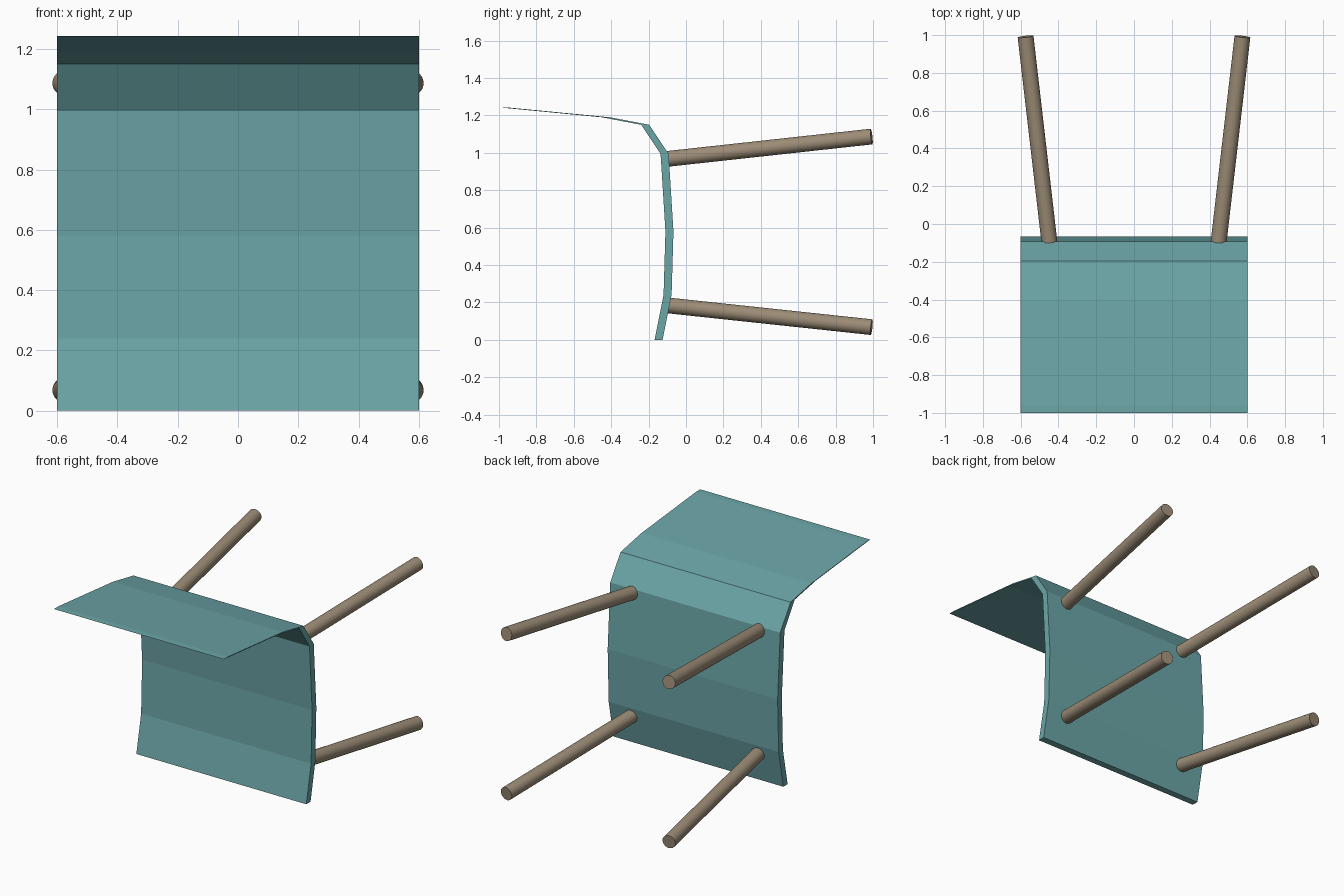
import bpy, bmesh
from mathutils import Vector

if "Cube" in bpy.data.objects:
    bpy.data.objects.remove(bpy.data.objects["Cube"])


def material(name, color):
    m = bpy.data.materials.new(name)
    m.diffuse_color = color
    m.use_nodes = True
    m.node_tree.nodes["Principled BSDF"].inputs["Base Color"].default_value = m.diffuse_color
    return m


teal = material("teal_shell", (0.15, 0.38, 0.39, 1))
wood = material("wood", (0.33, 0.26, 0.18, 1))

# Bent seat shell: front profile (y, z) from the bottom edge round to the thin flap
HALF_WIDTH, THICK = 0.6, 0.043
profile = [(-0.168, 0), (-0.120, 0.24), (-0.110, 0.58),
           (-0.136, 0.995), (-0.240, 1.15), (-0.45, 1.19), (-1.0, 1.243)]
bm = bmesh.new()
rings = []
for y, z in profile:
    rings.append([bm.verts.new(p) for p in (
        (-HALF_WIDTH, y, z), (HALF_WIDTH, y, z),
        (HALF_WIDTH, y + THICK, z), (-HALF_WIDTH, y + THICK, z))])
for a, b in zip(rings, rings[1:]):
    for i in range(4):
        j = (i + 1) % 4
        bm.faces.new((a[i], a[j], b[j], b[i]))
bm.faces.new(rings[0][::-1])
bm.faces.new(rings[-1])
bmesh.ops.recalc_face_normals(bm, faces=bm.faces)
mesh = bpy.data.meshes.new("seat_shell")
bm.to_mesh(mesh)
bm.free()
shell = bpy.data.objects.new("seat_shell", mesh)
bpy.context.collection.objects.link(shell)
mesh.materials.append(teal)


# Round splayed legs
def leg(name, start, end, radius=0.042):
    a, b = Vector(start), Vector(end)
    bpy.ops.mesh.primitive_cylinder_add(vertices=32, radius=radius,
                                        depth=(b - a).length, location=(a + b) / 2)
    ob = bpy.context.object
    ob.name = name
    ob.rotation_euler = (b - a).to_track_quat('Z', 'Y').to_euler()
    ob.data.materials.append(wood)
    bpy.ops.object.shade_smooth_by_angle()


for side, s in (("left", -1), ("right", 1)):
    leg("upper_leg_" + side, (s * 0.448, -0.096, 0.968), (s * 0.574, 0.992, 1.087))
    leg("lower_leg_" + side, (s * 0.448, -0.096, 0.184), (s * 0.574, 0.992, 0.068))
